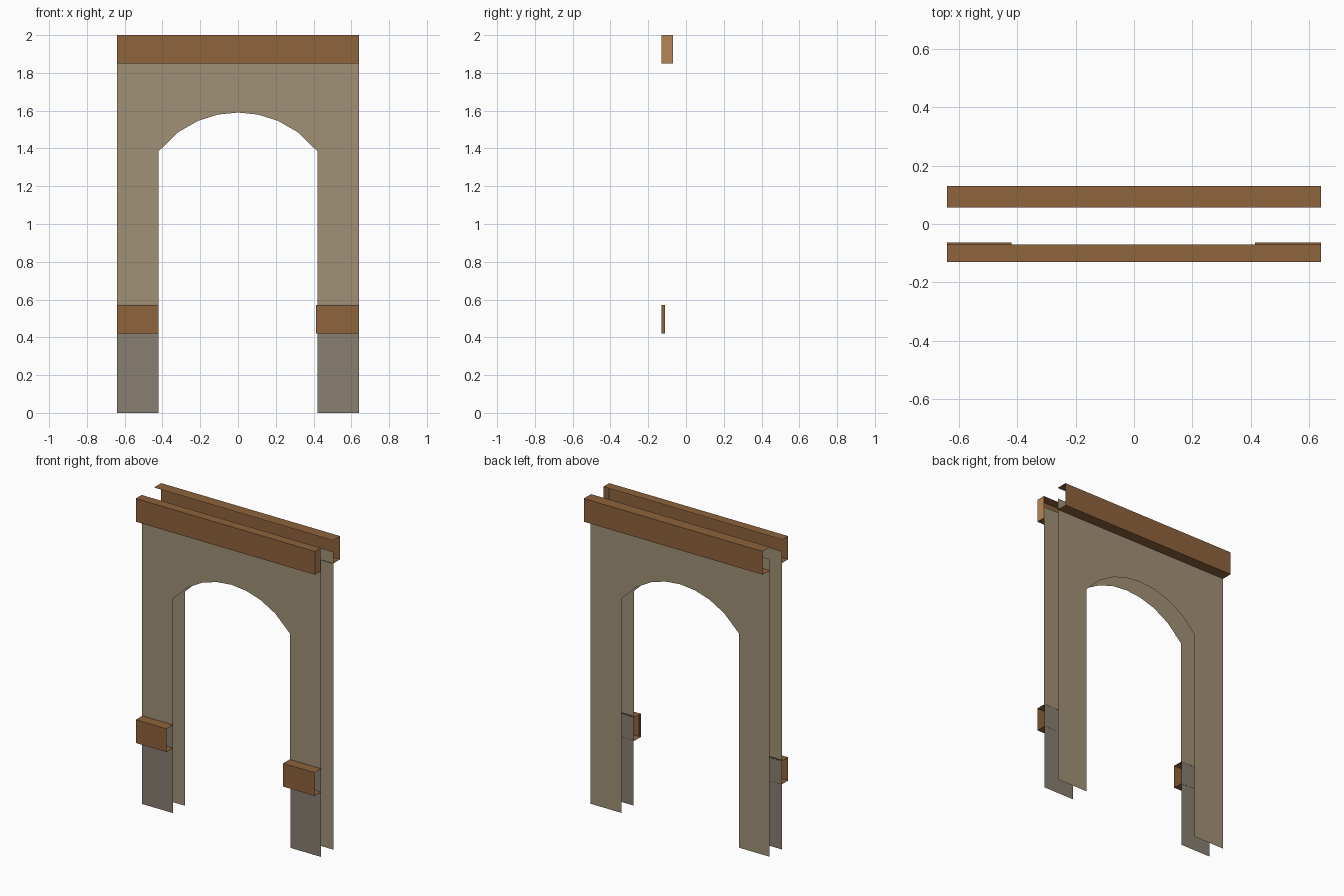
import bpy
from mathutils import Vector

if "Cube" in bpy.data.objects:
    bpy.data.objects.remove(bpy.data.objects["Cube"])


def material(name, rgb):
    m = bpy.data.materials.new(name)
    m.diffuse_color = (*rgb, 1)
    m.use_nodes = True
    m.node_tree.nodes["Principled BSDF"].inputs["Base Color"].default_value = m.diffuse_color
    return m


TAN = material("tan plaster", (0.35, 0.285, 0.182))
GREY = material("grey stone", (0.25, 0.21, 0.164))
BROWN = material("brown wood", (0.27, 0.125, 0.045))
LIGHT = material("light end grain", (0.47, 0.24, 0.092))


def build(name, faces, mats):
    """faces: list of (points, outward direction, material index)"""
    verts, polys = [], []
    for pts, out, _ in faces:
        pts = [Vector(p) for p in pts]
        n = Vector((0, 0, 0))
        for a, b in zip(pts, pts[1:] + pts[:1]):
            n += a.cross(b)
        if n.dot(Vector(out)) < 0:
            pts.reverse()
        polys.append(range(len(verts), len(verts) + len(pts)))
        verts += pts
    me = bpy.data.meshes.new(name)
    me.from_pydata(verts, [], [list(p) for p in polys])
    for m in mats:
        me.materials.append(m)
    for p, f in zip(me.polygons, faces):
        p.material_index = f[2]
    ob = bpy.data.objects.new(name, me)
    bpy.context.collection.objects.link(ob)
    return ob


W, HOLE, SPRING, TOP = 0.64, 0.42, 1.385, 1.925
R, CZ = 0.533, 1.057


def arch_wall(name, y, out, bottom):
    """Thin wall sheet: two piers and strips above a shallow arch."""
    d, faces = (0, out, 0), []
    for s in (-1, 1):
        faces.append(([(s * HOLE, y, bottom), (s * W, y, bottom),
                       (s * W, y, TOP), (s * HOLE, y, TOP),
                       (s * HOLE, y, SPRING)], d, 0))
    xs = [HOLE * (i / 4 - 1) for i in range(9)]
    zs = [CZ + (R * R - x * x) ** 0.5 for x in xs]
    for i in range(8):
        faces.append(([(xs[i], y, zs[i]), (xs[i + 1], y, zs[i + 1]),
                       (xs[i + 1], y, TOP), (xs[i], y, TOP)], d, 0))
    return build(name, faces, [TAN])


def channel(x0, x1, y_out, y_in, z0, z1):
    """Open-backed wooden rail: outer face, top and bottom."""
    return [
        ([(x0, y_out, z0), (x1, y_out, z0), (x1, y_out, z1), (x0, y_out, z1)],
         (0, y_out, 0), 0),
        ([(x0, y_out, z1), (x1, y_out, z1), (x1, y_in, z1), (x0, y_in, z1)],
         (0, 0, 1), 0),
        ([(x0, y_out, z0), (x1, y_out, z0), (x1, y_in, z0), (x0, y_in, z0)],
         (0, 0, -1), 0)]


def cap(x, ya, yb, z0, z1, out, mat):
    return ([(x, ya, z0), (x, yb, z0), (x, yb, z1), (x, ya, z1)],
            (out, 0, 0), mat)


# wall sheets
arch_wall("front_wall", -0.068, -1, 0.575)
arch_wall("back_wall", 0.06, 1, 0.0)

# grey pier bases on the front
for s, side in ((-1, "left"), (1, "right")):
    a, b, y = s * HOLE, s * W, -0.064
    build(side + "_pier_base",
          [([(a, y, 0), (b, y, 0), (b, y, 0.575), (a, y, 0.575)],
            (0, -1, 0), 0)], [GREY])

# top beams; only the front one has a closed right end
build("front_beam", channel(-W, W, -0.13, -0.07, 1.85, 2.0)
      + [cap(W, -0.13, -0.07, 1.85, 2.0, 1, 1)], [BROWN, LIGHT])
build("back_beam", channel(-W, W, 0.13, 0.056, 1.85, 2.0), [BROWN])

# lower rails on the front piers
build("left_rail", channel(-W, -HOLE, -0.13, -0.063, 0.42, 0.57), [BROWN])
build("right_rail", channel(0.414, W, -0.13, -0.063, 0.42, 0.57)
      + [cap(0.414, -0.13, -0.11, 0.42, 0.57, -1, 0)], [BROWN])
